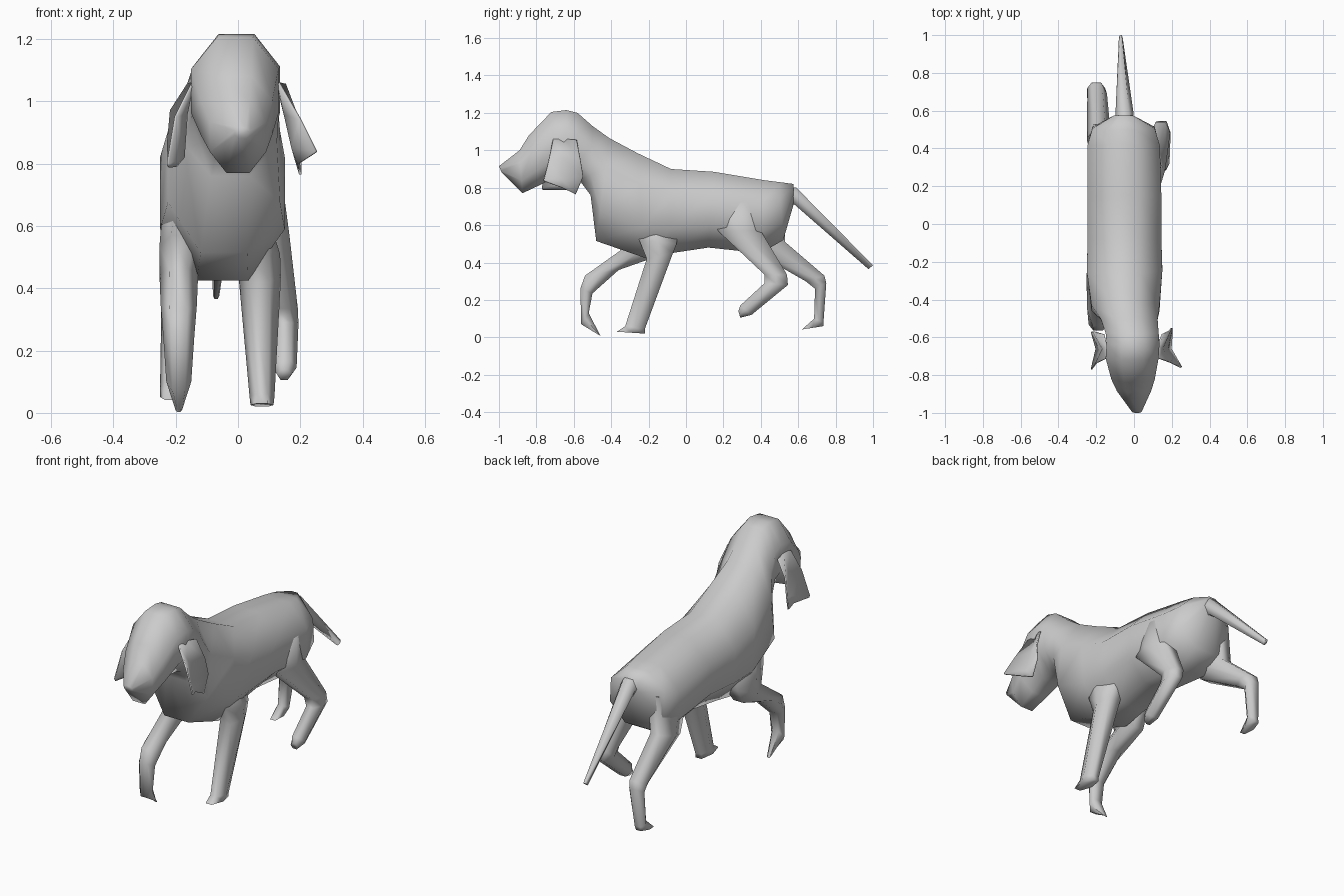
import bpy, bmesh, math
from mathutils import Vector


def finish(name, bm, angle=85):
    bmesh.ops.recalc_face_normals(bm, faces=bm.faces)
    me = bpy.data.meshes.new(name)
    bm.to_mesh(me)
    bm.free()
    ob = bpy.data.objects.new(name, me)
    bpy.context.collection.objects.link(ob)
    bpy.ops.object.select_all(action='DESELECT')
    ob.select_set(True)
    bpy.context.view_layer.objects.active = ob
    bpy.ops.object.shade_smooth_by_angle(angle=math.radians(angle))
    return ob


def loft(name, rings, sides=8, cap_start=True):
    """Each ring: two opposite silhouette points (y, z), (y, z), centre x, half width."""
    bm = bmesh.new()
    loops = []
    k = 1 / math.cos(math.pi / sides)
    for (ay, az), (by, bz), cx, hw in rings:
        a, b = Vector((cx, ay, az)), Vector((cx, by, bz))
        mid, half = (a + b) / 2, (a - b) / 2
        loop = []
        for i in range(sides):
            t = 2 * math.pi * (i + 0.5) / sides
            p = mid + half * (math.cos(t) * k)
            p.x += hw * math.sin(t) * (k if sides == 8 else 1)
            loop.append(bm.verts.new(p))
        loops.append(loop)
    for r, s in zip(loops, loops[1:]):
        for i in range(sides):
            j = (i + 1) % sides
            bm.faces.new((r[i], r[j], s[j], s[i]))
    if cap_start:
        bm.faces.new(loops[0])
    bm.faces.new(loops[-1])
    return finish(name, bm)


def ear(name, rows):
    bm = bmesh.new()
    grid = [[bm.verts.new(p) for p in row] for row in rows]
    for r, s in zip(grid, grid[1:]):
        for i in range(len(r) - 1):
            bm.faces.new((r[i], r[i + 1], s[i + 1], s[i]))
    ob = finish(name, bm, 50)
    mod = ob.modifiers.new("thickness", 'SOLIDIFY')
    mod.thickness = 0.008
    mod.offset = 0


# Torso, neck and head in one skin (top point, bottom point)
loft("body_and_head", [
    ((.575, .82), (.575, .71), -.055, .05),
    ((.50, .83), (.52, .52), -.055, .165),
    ((.42, .84), (.40, .45), -.055, .192),
    ((.15, .885), (.12, .48), -.05, .195),
    ((-.08, .90), (-.08, .45), -.05, .195),
    ((-.26, .985), (-.22, .425), -.05, .20),
    ((-.41, 1.065), (-.48, .515), -.045, .18),
    ((-.50, 1.13), (-.51, .76), -.025, .15),
    ((-.58, 1.20), (-.57, .84), -.01, .14),
    ((-.64, 1.215), (-.62, .86), -.005, .14),
    ((-.72, 1.205), (-.69, .86), -.01, .14),
    ((-.84, 1.08), (-.78, .815), -.005, .115),
    ((-.89, 1.0), (-.875, .77), .0, .09),
    ((-1.0, .915), (-.985, .88), .015, .025),
])

# Tail
loft("tail", [
    ((.52, .81), (.53, .70), -.05, .05),
    ((.59, .80), (.58, .71), -.05, .048),
    ((1.0, .385), (.975, .365), -.07, .01),
], 6)

# Front legs: one planted, one lifted; the tops are buried in the body
loft("front_leg_right", [
    ((-.32, .66), (-.04, .64), .03, .06),
    ((-.25, .52), (-.05, .50), .065, .07),
    ((-.21, .42), (-.07, .45), .07, .068),
    ((-.325, .06), (-.22, .045), .077, .04),
    ((-.37, .03), (-.22, .02), .077, .037),
], 6)
loft("front_leg_left", [
    ((-.40, .74), (-.14, .68), -.16, .078),
    ((-.38, .57), (-.15, .50), -.175, .077),
    ((-.35, .465), (-.19, .42), -.19, .062),
    ((-.54, .33), (-.36, .36), -.19, .058),
    ((-.565, .26), (-.50, .235), -.19, .05),
    ((-.56, .07), (-.52, .13), -.19, .04),
    ((-.46, .012), (-.455, .003), -.19, .01),
], 6)

# Hind legs: one swung forward, one pushed back
loft("hind_leg_right", [
    ((.16, .72), (.46, .72), .075, .07),
    ((.17, .57), (.40, .57), .095, .07),
    ((.42, .335), (.54, .335), .14, .052),
    ((.42, .29), (.545, .28), .15, .044),
    ((.29, .17), (.35, .12), .15, .038),
    ((.28, .14), (.29, .105), .148, .022),
], 6)
loft("hind_leg_left", [
    ((.25, .70), (.53, .72), -.165, .07),
    ((.36, .46), (.53, .51), -.185, .065),
    ((.64, .30), (.74, .33), -.195, .052),
    ((.69, .26), (.75, .29), -.20, .047),
    ((.685, .10), (.735, .08), -.215, .035),
    ((.62, .042), (.735, .06), -.22, .03),
], 6)

# Folded ears hanging off the sides of the head
ear("ear_right", [
    [(.13, -.71, 1.06), (.125, -.65, 1.06), (.15, -.585, 1.055)],
    [(.20, -.735, .94), (.15, -.66, .96), (.19, -.565, .95)],
    [(.25, -.76, .84), (.175, -.67, .85), (.20, -.55, .86)],
    [(.25, -.755, .835), (.195, -.66, .80), (.20, -.59, .765)],
])
ear("ear_left", [
    [(-.145, -.71, 1.06), (-.145, -.65, 1.06), (-.16, -.585, 1.055)],
    [(-.20, -.735, .95), (-.165, -.66, .96), (-.215, -.57, .97)],
    [(-.225, -.77, .80), (-.175, -.67, .82), (-.225, -.57, .86)],
    [(-.225, -.765, .79), (-.20, -.66, .79), (-.22, -.59, .79)],
])
